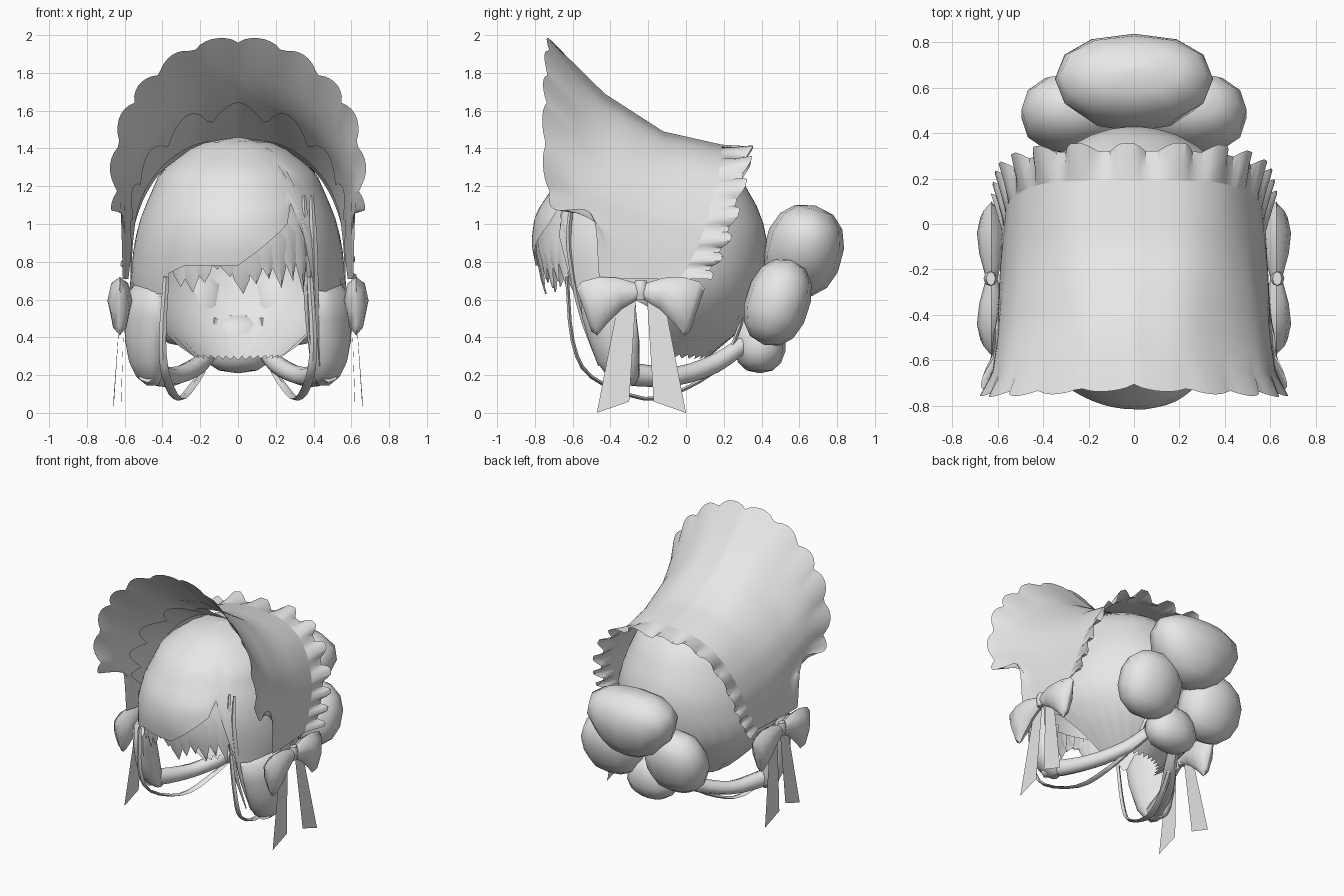
import bpy, math
from mathutils import Vector, Euler

if "Cube" in bpy.data.objects:
    bpy.data.objects.remove(bpy.data.objects["Cube"])

grey = bpy.data.materials.new("light_grey")
grey.diffuse_color = (0.8, 0.8, 0.8, 1)
grey.use_nodes = True
grey.node_tree.nodes["Principled BSDF"].inputs["Base Color"].default_value = grey.diffuse_color


def make(name, verts, faces, angle=50):
    me = bpy.data.meshes.new(name)
    me.from_pydata([tuple(v) for v in verts], [], faces)
    me.validate()
    me.materials.append(grey)
    me.shade_smooth()
    me.set_sharp_from_angle(angle=math.radians(angle))
    ob = bpy.data.objects.new(name, me)
    bpy.context.collection.objects.link(ob)
    return ob


def grid(name, rows, closed=False, caps=False, angle=50):
    """Skin a list of equally long point rows."""
    n = len(rows[0])
    faces = []
    for r in range(len(rows) - 1):
        for c in range(n if closed else n - 1):
            d = (c + 1) % n
            faces.append((r * n + c, r * n + d, (r + 1) * n + d, (r + 1) * n + c))
    if caps:
        last = (len(rows) - 1) * n
        faces += [tuple(range(n))[::-1], tuple(range(last, last + n))]
    return make(name, [p for row in rows for p in row], faces, angle)


def lookup(table, k):
    """Piecewise linear table of (key, value...) with rising keys."""
    for a, b in zip(table, table[1:]):
        if k <= b[0]:
            f = max(0, (k - a[0]) / (b[0] - a[0]))
            return [p + (q - p) * f for p, q in zip(a[1:], b[1:])]
    return list(table[-1][1:])


def spline(pts, t):
    """Catmull-Rom point, t in 0..1."""
    pts = [Vector(p) for p in pts]
    s = min(max(t, 0), 1) * (len(pts) - 1)
    i = min(int(s), len(pts) - 2)
    f = s - i
    b, c = pts[i], pts[i + 1]
    a = pts[i - 1] if i else 2 * b - c
    d = pts[i + 2] if i + 2 < len(pts) else 2 * c - b
    return 0.5 * (2 * b + (c - a) * f + (2 * a - 5 * b + 4 * c - d) * f * f
                  + (3 * b - a - 3 * c + d) * f ** 3)


def sweep(name, pts, radii, steps=12, sides=8):
    """Tube along a path with elliptical sections (rx, ry)."""
    rows = []
    for i in range(steps + 1):
        t = i / steps
        p = spline(pts, t)
        tan = (spline(pts, t + 0.02) - spline(pts, t - 0.02)).normalized()
        side = (Vector((1, 0, 0)) - tan * tan.x).normalized()
        up = tan.cross(side)
        rx, ry = spline([(a, b, 0) for a, b in radii], t)[:2]
        rows.append([p + side * rx * math.cos(k * math.tau / sides)
                     + up * ry * math.sin(k * math.tau / sides) for k in range(sides)])
    return grid(name, rows, True, True)


# Head hair: half width, front y and back y for each height
HEAD = [(.28, .22, -.42, .1), (.33, .3, -.5, .17), (.45, .42, -.65, .3), (.65, .575, -.77, .4),
        (.9, .55, -.82, .43), (1.05, .51, -.8, .4), (1.28, .41, -.65, .27), (1.4, .25, -.47, .1),
        (1.44, .16, -.38, 0), (1.46, 0, -.2, -.2)]
# Lower hair edge by angle around the head, 0 is the front
EDGE = [(-180, .28), (-110, .29), (-90, .55), (-75, .63), (-45, .63), (-40, .74), (-30, .78),
        (0, .78), (10, .85), (30, 1.0), (33, 1.1), (38, 1.12), (43, .65), (75, .63),
        (90, .55), (110, .29), (180, .28)]


def scalp(deg, z, k=1.0):
    w, f, b = lookup(HEAD, z)
    a = math.radians(deg)
    return Vector((w * math.sin(a) * k, (f + b) / 2 - (b - f) / 2 * math.cos(a) * k, z))


cols = []
for i in range(72):
    deg = -180 + i * 5
    low = lookup(EDGE, deg)[0] + (0.02 if abs(deg) > 110 and i % 2 else 0)
    cols.append([scalp(deg, 1.46 - (1.46 - low) * (j / 14) ** 1.7) for j in range(15)])
grid("hair_shell", [list(r) for r in zip(*cols)], True)

# Pointed fringe strands under the swept front edge
TIPS = [.67, .64, .69, .76, .72, .63, .68, .71, .66, .7, .64]
for i, tip in enumerate(TIPS):
    c = -36 + i * 7.2
    top = lookup(EDGE, c)[0] + .1
    rows = []
    for t in (0, .35, .7, 1):
        z = top + (tip - top) * t
        h = 6.5 * (1 - t ** 3)
        rows.append([scalp(c + d * h + 3 * t, z, .965 + (.015 if d == 0 else 0)) for d in (-1, 0, 1)])
    grid("fringe_strand", rows)

# Side locks wrap around the temple: z, centre x and y, long and short radius
LOCK = [(.70, .465, -.38, .12, .03), (.62, .49, -.415, .17, .075), (.5, .495, -.405, .165, .082),
        (.38, .495, -.38, .15, .085), (.27, .485, -.36, .125, .08), (.19, .47, -.33, .09, .06),
        (.145, .45, -.31, .04, .03)]
for s in (-1, 1):
    rows = []
    for z, cx, cy, a, b in LOCK:
        row = []
        for k in range(12):
            u, v = a * math.cos(k * math.tau / 12), b * math.sin(k * math.tau / 12)
            row.append(Vector((s * (cx + .51 * u + .86 * v), cy + .86 * u - .51 * v, z)))
        rows.append(row)
    grid("side_lock", rows, True, True)
    # Tied-back tubes and thin loose strands
    sweep("tied_back_hair", [(s * .48, -.38, .22), (s * .42, -.25, .2), (s * .33, -.05, .195),
                             (s * .2, .15, .26), (s * .1, .33, .38)],
          [(.06, .06), (.055, .06), (.05, .05), (.045, .05), (.03, .04)])
    sweep("loose_strand", [(s * .38, -.63, .72), (s * .4, -.6, .38), (s * .38, -.5, .19),
                           (s * .32, -.22, .075), (s * .25, 0, .13), (s * .17, .2, .27),
                           (s * .12, .3, .5)], [(.016, .01), (.024, .01), (.014, .01)], 18, 4)
for x in (.36, .4):
    sweep("long_strand", [(x - .01, -.6, 1.15), (x, -.62, .9), (x + .01, -.56, .55), (x + .03, -.46, .25)],
          [(.01, .01), (.02, .015), (.018, .015), (.005, .005)], 8, 4)


# Bun of four boxy lobes, the upper one narrowing toward the middle
def power(v, e):
    return math.copysign(abs(v) ** e, v)


for name, loc, rad, tilt, taper in [("bun_top", (0, .622, .86), (.33, .21, .245), -15, .3),
                                    ("bun_left", (-.265, .485, .585), (.235, .17, .235), -18, 0),
                                    ("bun_right", (.265, .485, .585), (.235, .17, .235), -18, 0),
                                    ("bun_bottom", (0, .39, .37), (.19, .14, .16), 0, -.1)]:
    rot = Euler((math.radians(tilt), 0, 0)).to_matrix()
    rows = []
    for j in range(8):
        ph = math.pi * (j + .02) / 7.04
        sn, cs = power(math.sin(ph), .85), power(math.cos(ph), .9)
        w = 1 + taper * cs
        rows.append([Vector(loc) + rot @ Vector((
            rad[0] * w * sn * power(math.cos(k * math.tau / 12), .9),
            rad[1] * sn * power(math.sin(k * math.tau / 12), .9), rad[2] * cs)) for k in range(12)])
    grid(name, rows, True, True)

# Bonnet: half rings from the crown line down to the ear, front to back
RINGS = [
    [(0, -.705, 1.96), (.25, -.72, 1.9), (.44, -.73, 1.76), (.57, -.735, 1.59), (.63, -.735, 1.34),
     (.63, -.69, 1.1), (.62, -.5, 1.05), (.61, -.46, .72)],
    [(0, -.43, 1.69), (.22, -.45, 1.65), (.4, -.48, 1.52), (.53, -.5, 1.36), (.59, -.5, 1.2),
     (.6, -.48, 1.05), (.6, -.43, .93), (.6, -.36, .71)],
    [(0, -.12, 1.49), (.22, -.12, 1.46), (.38, -.14, 1.37), (.5, -.17, 1.23), (.56, -.2, 1.08),
     (.58, -.21, .95), (.59, -.22, .83), (.59, -.22, .71)],
    [(0, .19, 1.42), (.22, .19, 1.39), (.38, .18, 1.3), (.48, .15, 1.17), (.54, .11, 1.02),
     (.56, .07, .9), (.57, .02, .8), (.58, -.03, .71)]]


def bonnet(u, v):
    """u -1..1 across the head, v 0 front .. 1 back."""
    s = min(v * 3, 2.9999)
    i = int(s)
    p = spline(RINGS[i], abs(u)).lerp(spline(RINGS[i + 1], abs(u)), s - i)
    p.x = math.copysign(p.x, u)
    return p


US = [i / 56 for i in range(-56, 57)]
brim = []
for u in US:
    p = bonnet(u, 0)
    d = Vector((p.x, 0, (p.z - 1.25))).normalized() + Vector((0, -.55, 0))
    wave = abs(math.sin(math.pi * u * 7.6)) ** .7 if abs(u) < .79 else 0
    brim.append(p + d * .045 * wave)
grid("bonnet", [brim] + [[bonnet(u, v / 9) for u in US] for v in range(1, 10)])

# Pleated ruffle behind the bonnet
WAVE = [0, .6, 1, 1, 1, .6, 0, 0]
rows = []
for t in (0, .5, 1):
    row = []
    for i, u in enumerate(US):
        p = bonnet(u, 1)
        out = Vector((p.x, 0, (p.z - .75) * .8)).normalized()
        saw = WAVE[(i + 4) % 8]
        side = min(1, abs(p.x) / .4)
        row.append(p + Vector((0, (.13 + .035 * saw) * t, 0))
                   + out * t * (.05 * saw - .06 + .06 * side))
    rows.append(row)
grid("back_ruffle", rows, angle=35)

# Scalloped frill inside the brim
rows = []
for t in (0, .5, 1):
    row = []
    for u in US:
        wave = abs(math.cos(math.pi * u * 5.2)) ** .8
        p = bonnet(u, .66 - (.15 + .17 * wave) * t)
        row.append(Vector((p.x * .95, p.y, .8 + (p.z - .8) * (.94 + .015 * wave * t))))
    rows.append(row)
grid("inner_frill", rows)

# Side bows: loop sections are top y,z, bottom y,z and half thickness
LOOP = [(.0, .68, .0, .61, .025), (.12, .715, .1, .55, .055), (.22, .72, .18, .47, .065),
        (.31, .695, .23, .41, .05), (.34, .66, .26, .43, .008)]
for s in (-1, 1):
    for d in (-1, 1):
        rows = []
        for ty, tz, by, bz, th in LOOP:
            a, b = Vector((0, ty * d, tz)), Vector((0, by * d, bz))
            rows.append([(a + b) / 2 + (a - b) / 2 * math.cos(k * math.tau / 8)
                         + Vector((s * .626, -.24, 0))
                         + Vector((th * math.sin(k * math.tau / 8), 0, 0)) for k in range(8)])
        grid("bow_loop", rows, True, True)
        # Flat ribbon tails
        x1, x2 = (.6, .62) if d < 0 else (.62, .66)
        y = -.236
        make("bow_tail", [(s * x1, y + d * .03, .6), (s * x1, y + d * .12, .6),
                          (s * x2, y + d * .236, .0), (s * x2, y + d * .065, .06)],
             [(0, 1, 2, 3) if s * d < 0 else (3, 2, 1, 0)])
    sweep("bow_knot", [(s * .63, -.24, .6), (s * .63, -.24, .65), (s * .63, -.24, .7)],
          [(.02, .03), (.032, .038), (.02, .03)], 4, 8)
